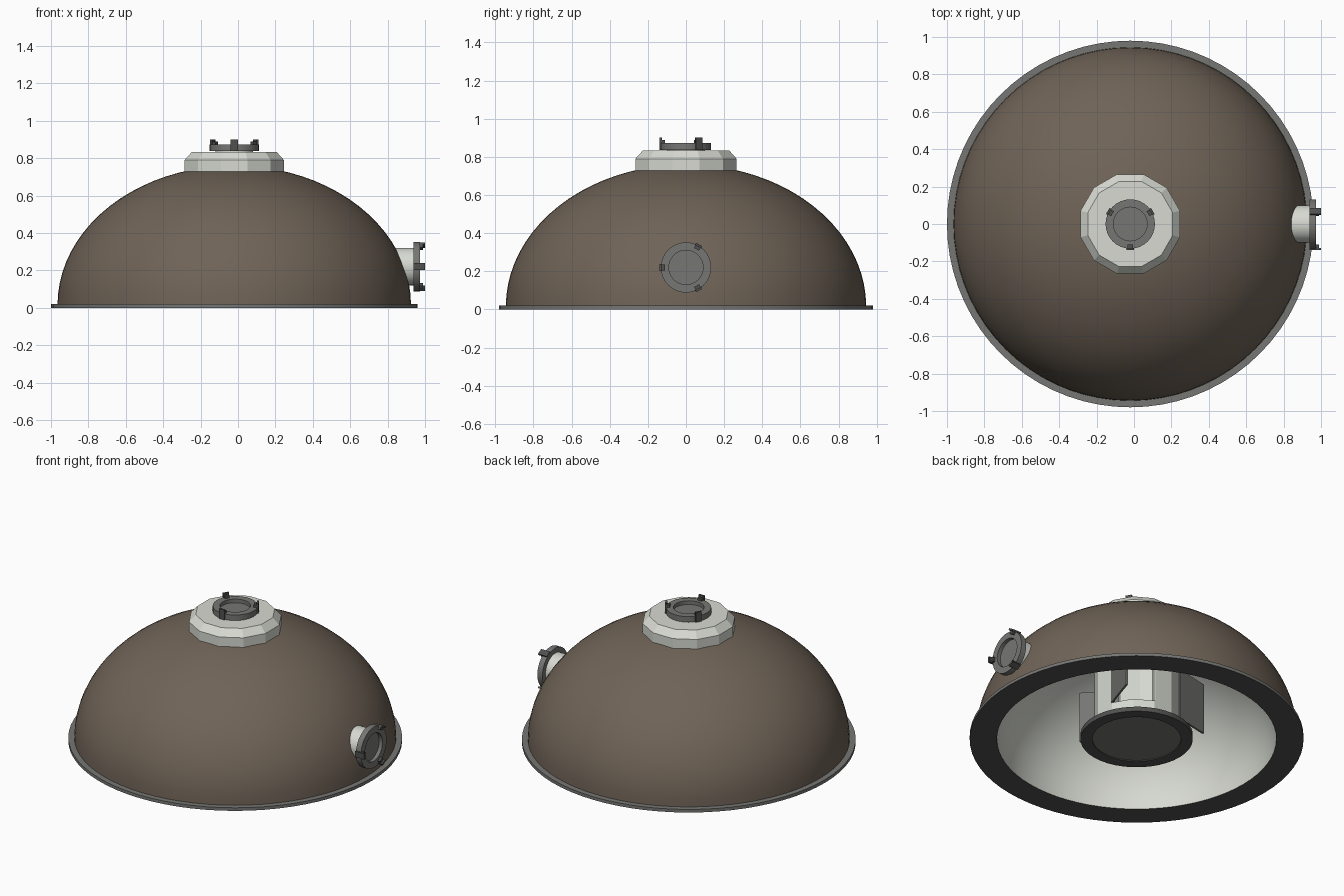
import bpy, bmesh
from math import sin, cos, pi, radians
from mathutils import Matrix, Vector

if "Cube" in bpy.data.objects:
    bpy.data.objects.remove(bpy.data.objects["Cube"], do_unlink=True)

CX = -0.02  # axis of the dome


def material(name, rgb):
    m = bpy.data.materials.new(name)
    m.use_nodes = True
    m.diffuse_color = (*rgb, 1)
    m.node_tree.nodes["Principled BSDF"].inputs["Base Color"].default_value = (*rgb, 1)
    return m


brown = material("brown_shell", (0.16, 0.125, 0.095))
white = material("off_white", (0.68, 0.70, 0.64))
gray = material("gray_metal", (0.18, 0.18, 0.175))
dark = material("dark_metal", (0.08, 0.08, 0.078))


def finish(name, bm, mats, matrix, smooth=False):
    bmesh.ops.remove_doubles(bm, verts=bm.verts, dist=1e-5)
    me = bpy.data.meshes.new(name)
    bm.to_mesh(me)
    bm.free()
    ob = bpy.data.objects.new(name, me)
    bpy.context.collection.objects.link(ob)
    for m in mats:
        me.materials.append(m)
    ob.matrix_world = matrix
    if smooth:
        bpy.ops.object.select_all(action='DESELECT')
        ob.select_set(True)
        bpy.context.view_layer.objects.active = ob
        bpy.ops.object.shade_smooth_by_angle(angle=radians(35))
    return ob


def lathe(name, profile, segs, mats, matrix=Matrix.Translation((CX, 0, 0)),
          smooth=True, turn=0.0, rule=None, skip=None):
    """Revolve (r, z) points; rule picks a material and skip drops faces per (band, side)."""
    bm = bmesh.new()
    rings = [[bm.verts.new((r * cos(turn + 2 * pi * i / segs), r * sin(turn + 2 * pi * i / segs), z))
              for i in range(segs)] if r > 0 else [bm.verts.new((0, 0, z))] * segs
             for r, z in profile]
    for k in range(len(profile) - 1):
        a, b = rings[k], rings[k + 1]
        for i in range(segs):
            if skip and skip(k, i):
                continue
            j = (i + 1) % segs
            f = bm.faces.new(list(dict.fromkeys((a[i], a[j], b[j], b[i]))))
            f.material_index = rule(k) if rule else 0
    return finish(name, bm, mats, matrix, smooth)


def box(name, size, mat, matrix):
    bm = bmesh.new()
    bmesh.ops.create_cube(bm, size=1, matrix=Matrix.Diagonal((*size, 1)))
    return finish(name, bm, [mat], matrix)


def arc(radius, height, base, n=20):
    return [(radius * cos(pi / 2 * i / n) if i < n else 0, base + (height - base) * sin(pi / 2 * i / n))
            for i in range(n + 1)]


# Dome shell: brown outside, off-white lining
lathe("dome_outer", arc(0.945, 0.76, 0.015), 72, [brown])
lathe("dome_lining", arc(0.82, 0.66, 0.0)[::-1], 72, [white])

# Flat base flange with a dark underside
lathe("base_flange", [(0.82, 0.02), (0.82, 0), (0.98, 0), (0.98, 0.02), (0.82, 0.02)],
      72, [gray, dark], rule=lambda k: 1 if k < 2 else 0)

# Twelve-sided crown cap
lathe("crown_cap", [(0.275, 0.68), (0.275, 0.79), (0.235, 0.833), (0, 0.833)],
      12, [white], smooth=False, turn=pi / 12)

# Central drum with three doorways, each two sides wide
DRUM = [(0.25, 0.02), (0.25, 0.13), (0.25, 0.46), (0.25, 0.72),
        (0.225, 0.72), (0.225, 0.46), (0.225, 0.13), (0.225, 0.02)]
lathe("central_drum", DRUM, 12, [white], smooth=False, turn=pi / 12,
      skip=lambda k, i: k in (1, 5) and i % 4 < 2)
for n in range(3):
    # Jambs closing the drum wall beside each doorway
    for side, corner in (("right", 15), ("left", 75)):
        a = radians(corner + 120 * n)
        box(f"door_jamb_{side}_{n + 1}", (0.026, 0.008, 0.33), white,
            Matrix.Translation((CX + 0.2375 * cos(a), 0.2375 * sin(a), 0.295)) @ Matrix.Rotation(a, 4, 'Z'))
    # Door leaf standing open, hinged at the first jamb
    h = radians(15 + 120 * n)
    hinge = Vector((CX + 0.25 * cos(h), 0.25 * sin(h), 0.295))
    swing = Matrix.Rotation(h + radians(57), 4, 'Z')
    box(f"door_leaf_{n + 1}", (0.23, 0.012, 0.33), gray,
        Matrix.Translation(hinge) @ swing @ Matrix.Translation((0.115, 0, 0)))

# Round foot plate under the drum
lathe("drum_foot", [(0, 0.03), (0.33, 0.03), (0.33, 0), (0.26, 0), (0.26, 0.006), (0, 0.006)],
      40, [dark, gray], rule=lambda k: 1 if k == 4 else 0)


def port(label, base):
    """Docking port: neck, recessed ring and three latches, along local z."""
    lathe(label + "_neck", [(0.10, -0.14), (0.10, 0.01)], 32, [white], matrix=base)
    lathe(label + "_ring", [(0, 0), (0.132, 0), (0.132, 0.036), (0.09, 0.036), (0.09, 0.012), (0, 0.012)],
          32, [gray], matrix=base)
    for n in range(3):
        spin = base @ Matrix.Rotation(radians(30 + 120 * n), 4, 'Z')
        box(f"{label}_latch_{n + 1}", (0.012, 0.038, 0.064), dark,
            spin @ Matrix.Translation((0.133, 0, 0.032)))
        box(f"{label}_latch_hook_{n + 1}", (0.022, 0.03, 0.018), dark,
            spin @ Matrix.Translation((0.121, 0, 0.043)))


port("top_port", Matrix.Translation((CX, 0, 0.837)))
port("side_port", Matrix.Translation((0.937, 0, 0.22)) @ Matrix.Rotation(pi / 2, 4, 'Y'))
